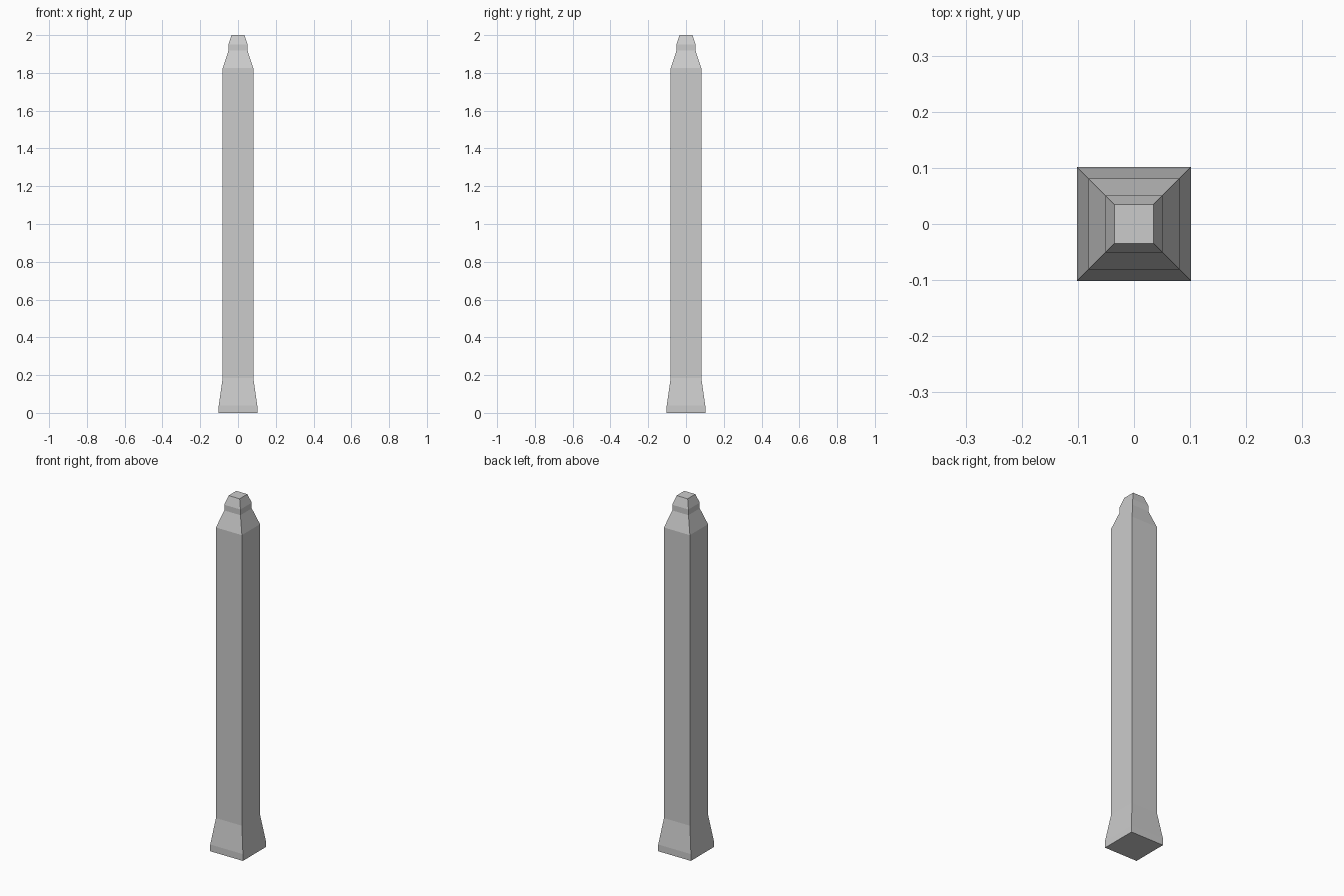
import bpy, bmesh

if "Cube" in bpy.data.objects:
    bpy.data.objects.remove(bpy.data.objects["Cube"])

# Half-width and height of each square ring, from the foot to the cap
PROFILE = [(0.102, 0.0), (0.102, 0.038), (0.081, 0.185), (0.081, 1.825),
           (0.0505, 1.918), (0.0505, 1.95), (0.0345, 2.0)]
CORNERS = [(-1, -1), (1, -1), (1, 1), (-1, 1)]


def loft_square(name, profile):
    """Skin a stack of square rings into one closed flat-shaded solid."""
    bm = bmesh.new()
    rings = [[bm.verts.new((x * r, y * r, z)) for x, y in CORNERS]
             for r, z in profile]
    for low, high in zip(rings, rings[1:]):
        for i in range(4):
            j = (i + 1) % 4
            bm.faces.new((low[i], low[j], high[j], high[i]))
    bm.faces.new(rings[0][::-1])
    bm.faces.new(rings[-1])
    bmesh.ops.recalc_face_normals(bm, faces=bm.faces)
    mesh = bpy.data.meshes.new(name)
    bm.to_mesh(mesh)
    bm.free()
    obj = bpy.data.objects.new(name, mesh)
    bpy.context.collection.objects.link(obj)
    return obj


# Post: flared foot, straight shaft, tapered shoulder and stepped cap
loft_square("fence_post", PROFILE)
